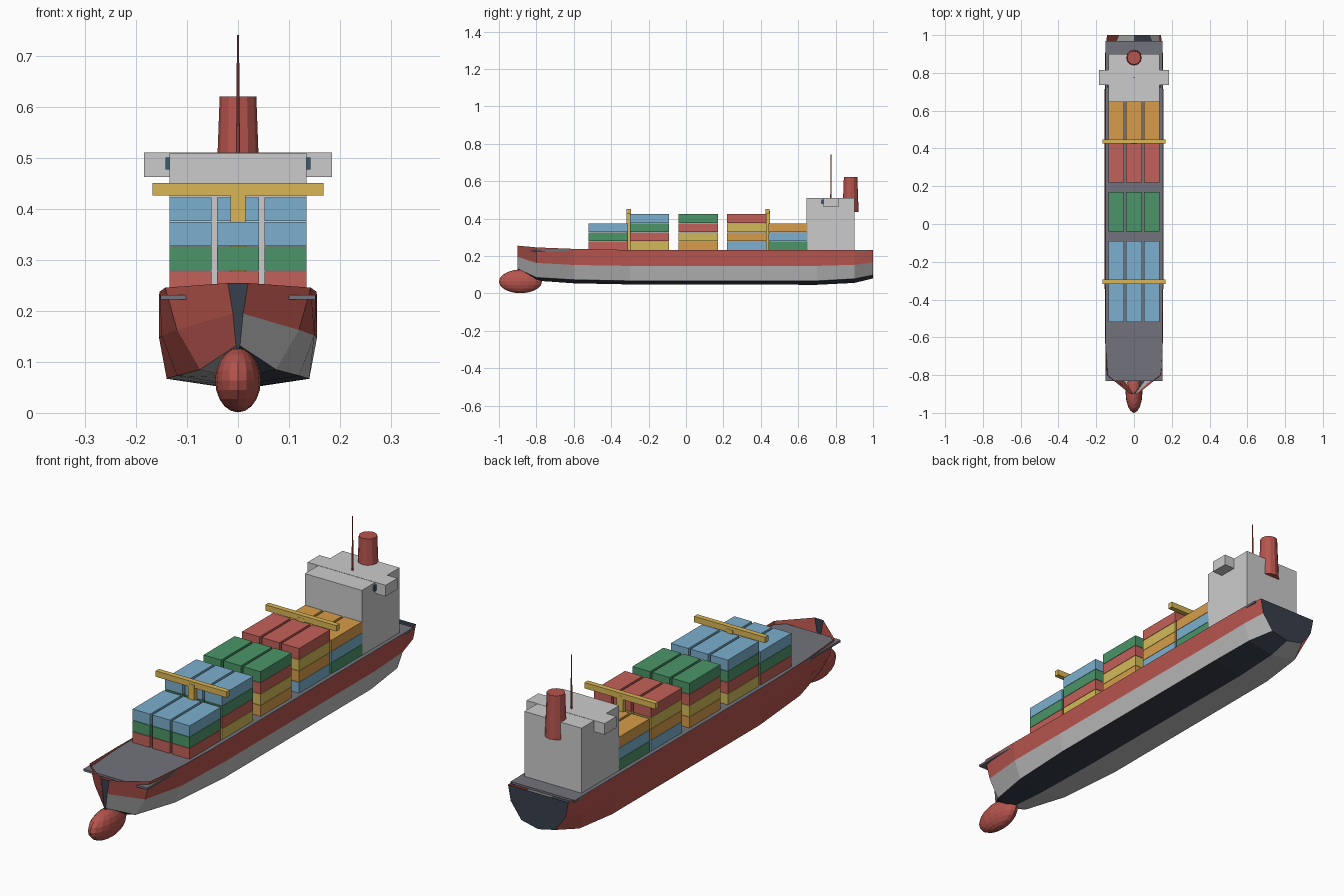
import bpy, bmesh

if "Cube" in bpy.data.objects:
    bpy.data.objects.remove(bpy.data.objects["Cube"])

def material(name, r, g, b):
    m = bpy.data.materials.new(name)
    m.diffuse_color = (r, g, b, 1)
    m.use_nodes = True
    m.node_tree.nodes["Principled BSDF"].inputs["Base Color"].default_value = m.diffuse_color
    return m

RED = material("hull_red", 0.47, 0.09, 0.075)
GREY = material("band_grey", 0.5, 0.5, 0.5)
DARK = material("hull_dark", 0.04, 0.05, 0.07)
DECK = material("deck_slate", 0.17, 0.17, 0.2)
YELLOW = material("crane_yellow", 0.7, 0.47, 0.09)
GLASS = material("window_blue", 0.04, 0.11, 0.17)
CARGO = [material("cargo_red", 0.55, 0.12, 0.1), material("cargo_green", 0.07, 0.3, 0.14),
         material("cargo_blue", 0.2, 0.43, 0.62), material("cargo_orange", 0.68, 0.34, 0.07),
         material("cargo_yellow", 0.64, 0.49, 0.1)]

def finish(name, bm, mats):
    me = bpy.data.meshes.new(name)
    bm.to_mesh(me)
    bm.free()
    ob = bpy.data.objects.new(name, me)
    bpy.context.collection.objects.link(ob)
    for m in mats:
        me.materials.append(m)
    return ob

def box(name, x0, x1, y0, y1, z0, z1, mat=None):
    bm = bmesh.new()
    bmesh.ops.create_cube(bm, size=1)
    for v in bm.verts:
        v.co.x = (x0 + x1) / 2 + v.co.x * (x1 - x0)
        v.co.y = (y0 + y1) / 2 + v.co.y * (y1 - y0)
        v.co.z = (z0 + z1) / 2 + v.co.z * (z1 - z0)
    return finish(name, bm, [mat] if mat else [])

def cone(name, y, z0, z1, r0, r1, sides, mat):
    bm = bmesh.new()
    bmesh.ops.create_cone(bm, cap_ends=True, segments=sides, radius1=r0, radius2=r1, depth=z1 - z0)
    bmesh.ops.translate(bm, verts=bm.verts, vec=(0, y, (z0 + z1) / 2))
    return finish(name, bm, [mat])

# Hull: y, then half-width and height of deck edge, waterline, bilge, then keel height
stations = [
    (-0.90, 0.020, 0.255, 0.010, 0.195, 0.004, 0.132, 0.120),
    (-0.80, 0.143, 0.246, 0.120, 0.163, 0.075, 0.085, 0.068),
    (-0.60, 0.154, 0.238, 0.150, 0.152, 0.120, 0.073, 0.054),
    (-0.30, 0.155, 0.232, 0.155, 0.147, 0.140, 0.067, 0.048),
    (0.70, 0.155, 0.232, 0.155, 0.147, 0.140, 0.067, 0.046),
    (0.90, 0.153, 0.232, 0.150, 0.153, 0.125, 0.078, 0.056),
    (1.00, 0.143, 0.232, 0.130, 0.166, 0.080, 0.098, 0.080)]
bm = bmesh.new()
rings = []
for y, wd, zd, ww, zw, wb, zb, zk in stations:
    half = [(wd, zd), (ww, zw), (wb, zb)]
    ring = half + [(0, zk)] + [(-x, z) for x, z in reversed(half)]
    rings.append([bm.verts.new((x, y, z)) for x, z in ring])
strip_colours = [0, 1, 2, 1, 0, 0]
for a, b in zip(rings, rings[1:]):
    for i, c in enumerate(strip_colours):
        bm.faces.new((a[i], b[i], b[i + 1], a[i + 1])).material_index = c
for r in (rings[0], rings[-1]):
    bm.faces.new(r).material_index = 2
bmesh.ops.recalc_face_normals(bm, faces=bm.faces)
finish("hull", bm, [RED, GREY, DARK])

# Bulbous bow
bm = bmesh.new()
bmesh.ops.create_uvsphere(bm, u_segments=16, v_segments=10, radius=1)
bmesh.ops.scale(bm, verts=bm.verts, vec=(0.045, 0.115, 0.063))
bmesh.ops.translate(bm, verts=bm.verts, vec=(0, -0.885, 0.064))
finish("bow_bulb", bm, [RED])

# Deck plate
box("deck", -0.152, 0.152, -0.83, 0.97, 0.223, 0.232, DECK)

# Container stacks: colours shift by one per bay
bays = [(-0.52, 3), (-0.30, 4), (-0.04, 4), (0.22, 4), (0.44, 3)]
for i, (y, layers) in enumerate(bays):
    for k in range(layers):
        for j in (-1, 0, 1):
            x, z = j * 0.0935, 0.231 + k * 0.0485
            box(f"container_{i}_{k}_{j + 1}", x - 0.0415, x + 0.0415, y, y + 0.21,
                z, z + 0.047, CARGO[(k - i) % 5])

# Deck cranes
for n, y in (("front", -0.306), ("rear", 0.436)):
    box(n + "_crane_post", -0.015, 0.015, y - 0.012, y + 0.012, 0.23, 0.44, YELLOW)
    box(n + "_crane_beam", -0.168, 0.168, y - 0.011, y + 0.011, 0.427, 0.452, YELLOW)

# Superstructure, bridge wings and windows
box("superstructure", -0.135, 0.135, 0.645, 0.90, 0.23, 0.51)
box("bridge_wings", -0.185, 0.185, 0.735, 0.815, 0.463, 0.511)
box("bridge_window", -0.142, 0.142, 0.722, 0.737, 0.478, 0.502, GLASS)

# Funnel and mast
cone("funnel", 0.88, 0.435, 0.621, 0.043, 0.036, 12, RED)
cone("mast", 0.775, 0.50, 0.742, 0.004, 0.002, 8, RED)
